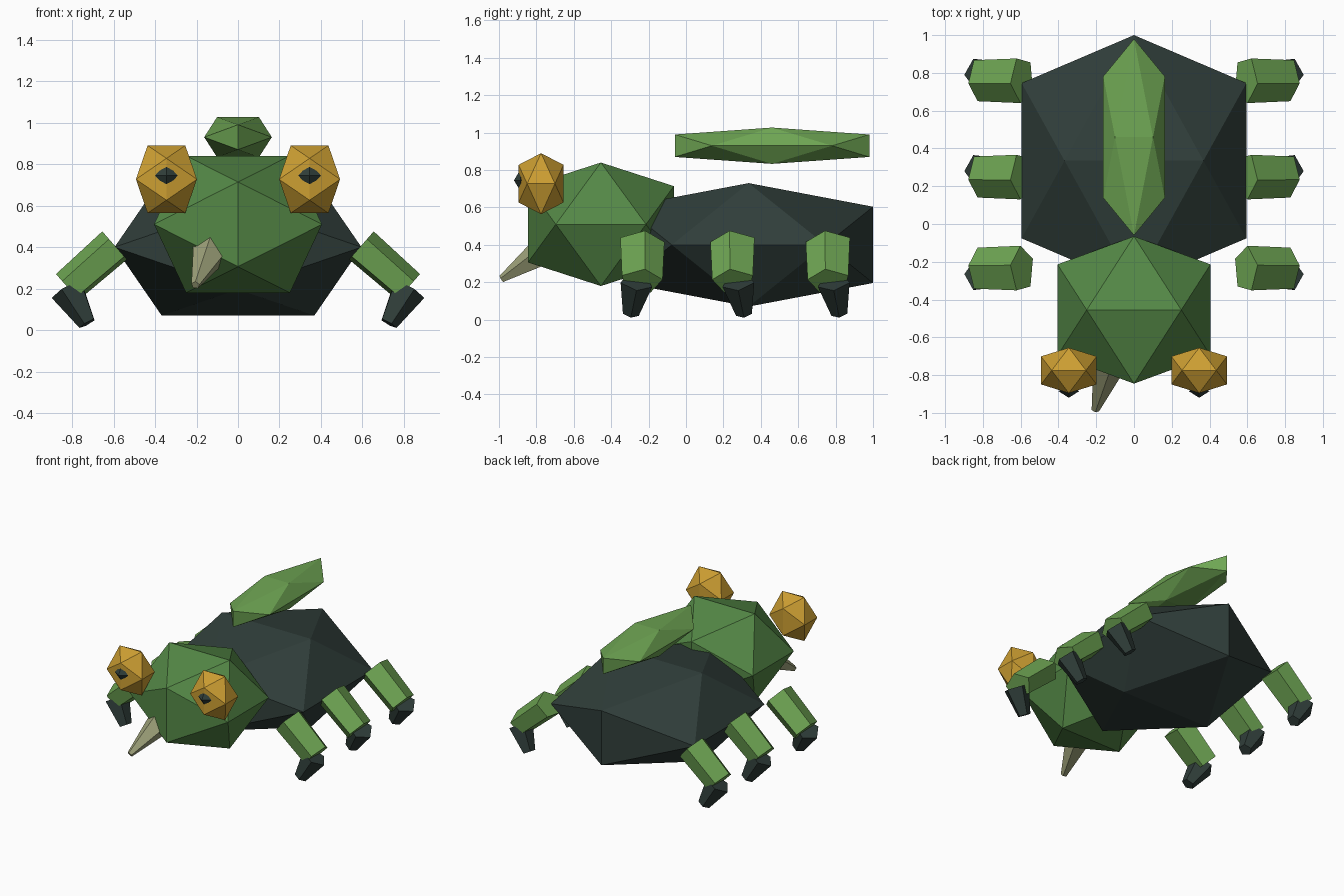
import bpy, bmesh, math
from mathutils import Vector

if "Cube" in bpy.data.objects:
    bpy.data.objects.remove(bpy.data.objects["Cube"])


def material(name, rgb):
    m = bpy.data.materials.new(name)
    lin = [((c / 255 + 0.055) / 1.055) ** 2.4 for c in rgb]
    m.diffuse_color = (*lin, 1)
    m.use_nodes = True
    m.node_tree.nodes["Principled BSDF"].inputs["Base Color"].default_value = m.diffuse_color
    return m


DARK = material("dark_slate", (48, 62, 58))
GREEN = material("mid_green", (84, 136, 70))
LIGHT = material("light_green", (110, 165, 83))
GOLD = material("gold", (204, 158, 50))
HORN = material("horn_beige", (158, 162, 122))


def hull(name, points, mat):
    """Flat-shaded convex solid around the points."""
    bm = bmesh.new()
    for p in points:
        bm.verts.new(p)
    bmesh.ops.convex_hull(bm, input=bm.verts)
    bmesh.ops.recalc_face_normals(bm, faces=bm.faces)
    me = bpy.data.meshes.new(name)
    bm.to_mesh(me)
    bm.free()
    me.materials.append(mat)
    ob = bpy.data.objects.new(name, me)
    bpy.context.collection.objects.link(ob)
    return ob


def gem(name, centre, half, mat):
    """Stretched icosahedron with the given half sizes."""
    k = (math.sqrt(5) - 1) / 2
    pts = []
    for s in (-1, 1):
        for t in (-1, 1):
            pts += [(0, s, t * k), (s * k, 0, t), (s, t * k, 0)]
    return hull(name, [[c + h * v for c, h, v in zip(centre, half, p)] for p in pts], mat)


def taper(name, a, b, ra, rb, mat, side, flat=1.0, twist=0.0, sides=5):
    """Tapered prism from a to b; side is the ring's wide direction."""
    a, b = Vector(a), Vector(b)
    d = (b - a).normalized()
    side = Vector(side)
    w = (side - d * side.dot(d)).normalized()
    up = w.cross(d)
    if up.z < 0:
        up = -up
    pts = []
    for c, r in ((a, ra), (b, rb)):
        for i in range(sides):
            t = math.radians(twist) + i * math.tau / sides
            pts.append(c + up * (r * flat * math.cos(t)) + w * (r * math.sin(t)))
    return hull(name, pts, mat)


# Body, head and floating back plate
gem("body", (0, 0.335, 0.40), (0.595, 0.665, 0.33), DARK)
gem("head", (0, -0.455, 0.51), (0.405, 0.39, 0.33), GREEN)
gem("back_plate", (0, 0.46, 0.93), (0.163, 0.52, 0.097), LIGHT)

# Single off-centre tusk
taper("tusk", (-0.09, -0.6, 0.47), (-0.205, -0.985, 0.217), 0.13, 0.021, HORN, (1, 0, 0))

for s, label in ((-1, "left"), (1, "right")):
    # Bulging eye with a faceted pupil
    gem("eye_" + label, (s * 0.345, -0.775, 0.727), (0.147, 0.12, 0.163), GOLD)
    c = Vector((s * 0.345, -0.885, 0.745))
    hull("pupil_" + label,
         [c + Vector(v) * q for v in ((0.055, 0, 0), (0, 0.035, 0), (0, 0, 0.058)) for q in (-1, 1)],
         DARK)

    # Three legs per side, the front one turned to face forward
    for y, f, pos in ((-0.24, -1, "front"), (0.255, 1, "middle"), (0.765, 1, "rear")):
        taper(f"leg_{pos}_{label}", (s * 0.592, y, 0.405), (s * 0.82, y, 0.205),
              0.126, 0.116, LIGHT, (0, f, 0), 0.76, -10)
        taper(f"foot_{pos}_{label}", (s * 0.82, y + f * 0.025, 0.20),
              (s * 0.725, y + f * 0.055, 0.033), 0.09, 0.045, DARK, (0, f, 0), 1.0, 180)
